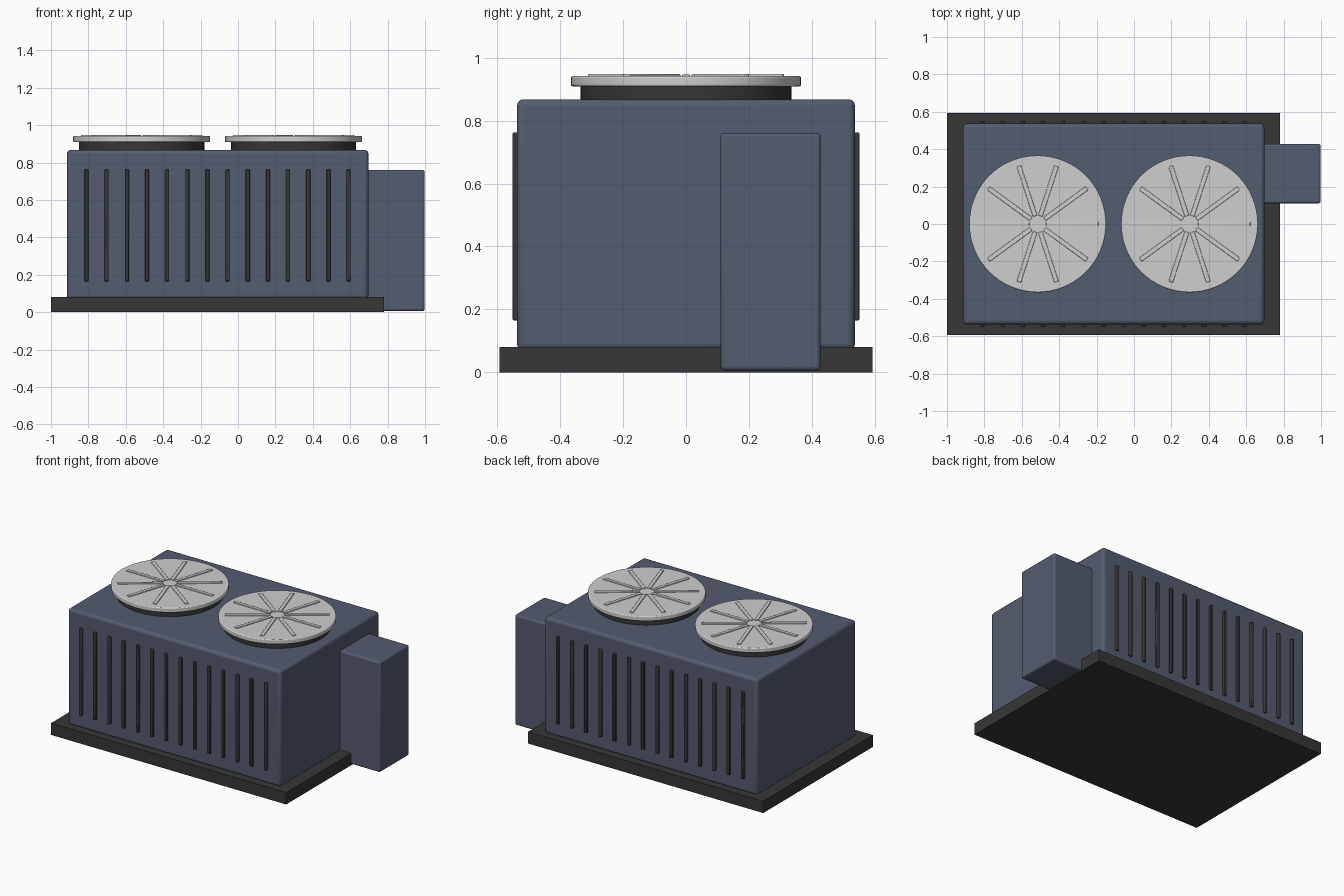
import bpy, math

if "Cube" in bpy.data.objects:
    bpy.data.objects.remove(bpy.data.objects["Cube"])


def material(name, rgb):
    m = bpy.data.materials.new(name)
    m.diffuse_color = (*rgb, 1.0)
    m.use_nodes = True
    m.node_tree.nodes["Principled BSDF"].inputs["Base Color"].default_value = m.diffuse_color
    return m


BLUE = material("slate_blue_paint", (0.088, 0.106, 0.158))
DARK = material("dark_grey", (0.038, 0.038, 0.038))
LIGHT = material("light_grey_metal", (0.62, 0.62, 0.63))


def finish(ob, name, mat, bevel=0.0, segments=3):
    ob.name = name
    ob.data.materials.append(mat)
    if bevel:
        mod = ob.modifiers.new("rounded_edges", "BEVEL")
        mod.width = bevel
        mod.segments = segments
        mod.limit_method = "ANGLE"
        mod.angle_limit = math.radians(40)
        bpy.ops.object.shade_smooth_by_angle(angle=math.radians(35))
    return ob


def box(name, lo, hi, mat, bevel=0.0, segments=3):
    centre = [(a + b) / 2 for a, b in zip(lo, hi)]
    bpy.ops.mesh.primitive_cube_add(size=1, location=centre)
    ob = bpy.context.object
    ob.scale = [b - a for a, b in zip(lo, hi)]
    bpy.ops.object.transform_apply(location=False, rotation=False, scale=True)
    return finish(ob, name, mat, bevel, segments)


def disc(name, x, radius, z0, z1, mat, bevel=0.0):
    bpy.ops.mesh.primitive_cylinder_add(vertices=64, radius=radius, depth=z1 - z0,
                                        location=(x, 0, (z0 + z1) / 2))
    ob = finish(bpy.context.object, name, mat, bevel)
    bpy.ops.object.shade_smooth_by_angle(angle=math.radians(35))
    return ob


# Base slab, main housing and side service box
box("base_slab", (-1.0, -0.593, 0.0), (0.78, 0.593, 0.081), DARK)
box("housing", (-0.915, -0.537, 0.07), (0.697, 0.537, 0.868), BLUE, 0.02)
box("service_box", (0.67, 0.11, 0.006), (0.998, 0.428, 0.761), BLUE, 0.012)

# Vent slats along the front and back
for side, y in (("front", -0.537), ("back", 0.537)):
    for i in range(14):
        x = -0.81 + i * 0.1078
        box(f"{side}_slat_{i + 1}", (x - 0.011, y - 0.014, 0.165),
            (x + 0.011, y + 0.014, 0.763), DARK, 0.004, 2)

# Two roof fans: dark collar, light cover and ten radial ribs
for n, cx in enumerate((-0.515, 0.297), 1):
    disc(f"fan_collar_{n}", cx, 0.335, 0.85, 0.915, DARK)
    disc(f"fan_cover_{n}", cx, 0.366, 0.909, 0.942, LIGHT, 0.006)
    for k in range(10):
        a = k * math.tau / 10
        rib = box(f"fan_{n}_rib_{k + 1}", (-0.14, -0.012, 0.93),
                  (0.14, 0.012, 0.948), LIGHT, 0.003, 2)
        rib.location.x = cx + 0.185 * math.cos(a)
        rib.location.y = 0.185 * math.sin(a)
        rib.rotation_euler.z = a
